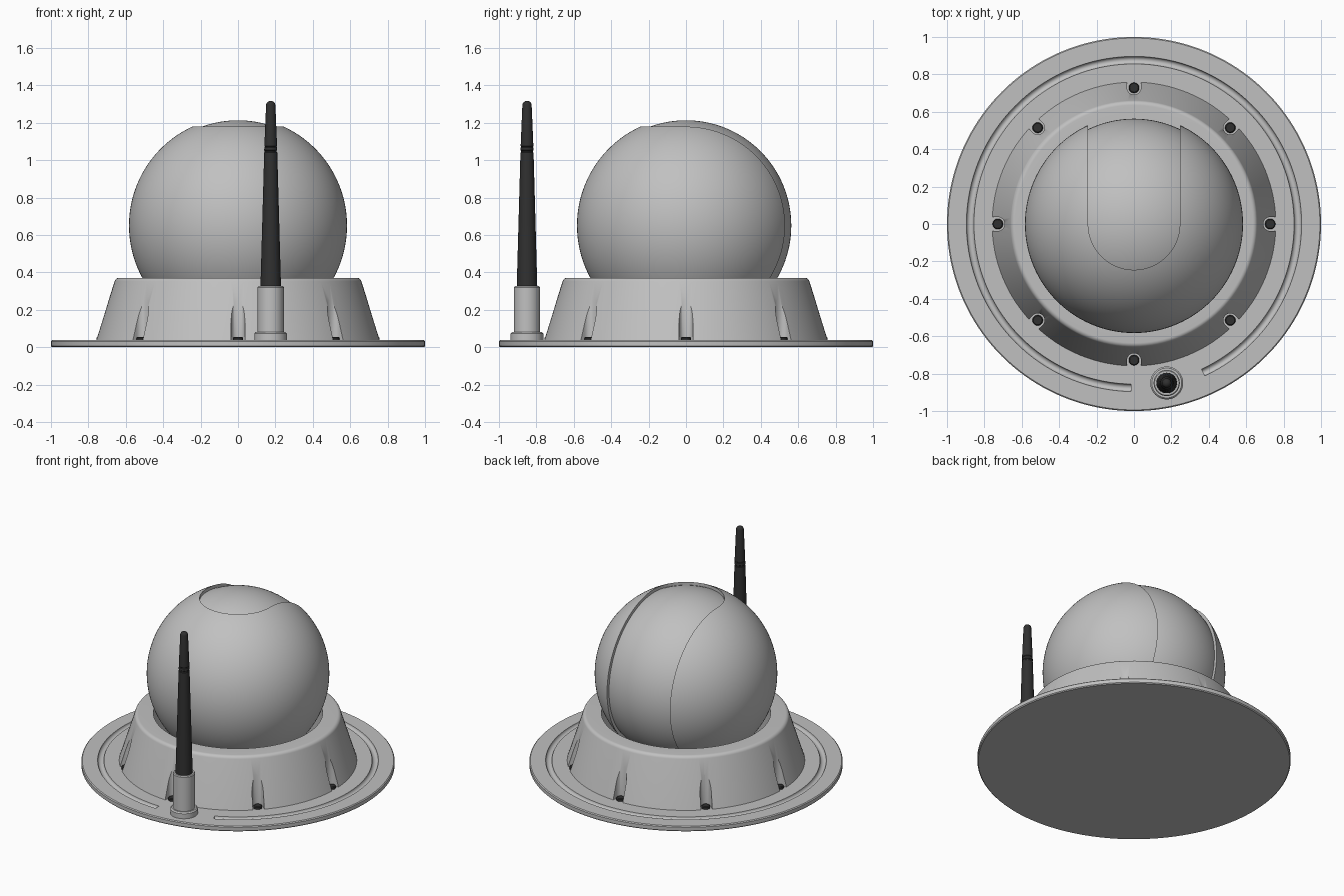
import bpy, bmesh
from math import sin, cos, pi, radians
from mathutils import Matrix, Vector

if "Cube" in bpy.data.objects:
    bpy.data.objects.remove(bpy.data.objects["Cube"], do_unlink=True)


def material(name, value):
    m = bpy.data.materials.new(name)
    m.use_nodes = True
    color = (value, value, value, 1)
    m.diffuse_color = color
    m.node_tree.nodes["Principled BSDF"].inputs["Base Color"].default_value = color
    return m


grey = material("light_grey", 0.53)
black = material("matte_black", 0.03)
TOP = 0.037        # upper surface of the mounting plate
BALL_Z = 0.65


def finish(bm, name, mat):
    bmesh.ops.recalc_face_normals(bm, faces=bm.faces)
    mesh = bpy.data.meshes.new(name)
    bm.to_mesh(mesh)
    bm.free()
    mesh.materials.append(mat)
    obj = bpy.data.objects.new(name, mesh)
    bpy.context.collection.objects.link(obj)
    return obj


def activate(obj):
    bpy.ops.object.select_all(action='DESELECT')
    obj.select_set(True)
    bpy.context.view_layer.objects.active = obj


def smooth(obj, angle=35):
    activate(obj)
    bpy.ops.object.shade_smooth_by_angle(angle=radians(angle))


def lathe(name, profile, mat, at=(0, 0), steps=128, closed=False):
    """Revolve (radius, height) points around a vertical axis."""
    bm = bmesh.new()
    vs = [bm.verts.new((r, 0, z)) for r, z in profile]
    edges = [bm.edges.new(p) for p in zip(vs, vs[1:])]
    if closed:
        edges.append(bm.edges.new((vs[-1], vs[0])))
    bmesh.ops.spin(bm, geom=vs + edges, cent=(0, 0, 0), axis=(0, 0, 1),
                   angle=2 * pi, steps=steps)
    bmesh.ops.remove_doubles(bm, verts=bm.verts, dist=1e-5)
    bmesh.ops.translate(bm, verts=bm.verts, vec=(*at, 0))
    return finish(bm, name, mat)


def ball(name, radius):
    bm = bmesh.new()
    bmesh.ops.create_uvsphere(bm, u_segments=128, v_segments=64, radius=radius)
    bmesh.ops.translate(bm, verts=bm.verts, vec=(0, 0, BALL_Z))
    return finish(bm, name, grey)


def cut(obj, cutter):
    cutter.hide_render = True
    mod = obj.modifiers.new("cut", 'BOOLEAN')
    mod.operation, mod.solver, mod.object = 'DIFFERENCE', 'EXACT', cutter
    activate(obj)
    bpy.ops.object.modifier_apply(modifier=mod.name)
    bpy.data.objects.remove(cutter, do_unlink=True)


def fillet(cr, cz, radius, start, end, n=6):
    """Arc of (radius, height) points for rounded profile corners."""
    angles = [radians(start + (end - start) * i / n) for i in range(n + 1)]
    return [(cr + radius * cos(a), cz + radius * sin(a)) for a in angles]


# Mounting plate with an open ring groove
plate = lathe("mounting_plate",
              [(0, 0), (0.994, 0), (1, 0.006), (1, TOP - 0.006), (0.994, TOP), (0, TOP)],
              grey, steps=160)
bm = bmesh.new()
section = [bm.verts.new((0.876 + 0.02 * cos(a), 0, TOP + 0.02 * sin(a)))
           for a in [2 * pi * i / 16 for i in range(16)]]
start_cap = bm.faces.new(section)
bmesh.ops.rotate(bm, verts=bm.verts, matrix=Matrix.Rotation(radians(-65), 3, 'Z'))
bmesh.ops.spin(bm, geom=list(bm.verts) + list(bm.edges) + [start_cap],
               cent=(0, 0, 0), axis=(0, 0, 1), angle=radians(334), steps=130)
cut(plate, finish(bm, "groove_cutter", grey))
smooth(plate)

# Tapered collar with screw notches
collar = lathe("tapered_collar",
               [(0.76, TOP - 0.005)] + fillet(0.635, 0.345, 0.026, 15, 90)
               + [(0.54, 0.371), (0.54, TOP - 0.005)], grey, closed=True)
SCREW_SPOTS = [(0.728 * cos(i * pi / 4), 0.728 * sin(i * pi / 4)) for i in range(8)]
bm = bmesh.new()
for x, y in SCREW_SPOTS:
    outward = Vector((x, y, 0)).normalized()
    side = Vector((-outward.y, outward.x, 0))
    # U-shaped column, open to the outside
    outline = [(0.1, -0.037)] + [(-0.037 * sin(a), -0.037 * cos(a))
                                 for a in [pi * k / 16 for k in range(17)]] + [(0.1, 0.037)]
    loop = [bm.verts.new(Vector((x, y, 0.01)) + outward * u + side * v) for u, v in outline]
    face = bm.faces.new(loop)
    grown = bmesh.ops.extrude_face_region(bm, geom=[face])["geom"]
    bmesh.ops.translate(bm, verts=[g for g in grown if isinstance(g, bmesh.types.BMVert)],
                        vec=(0, 0, 0.32))
cut(collar, finish(bm, "notch_cutter", grey))
smooth(collar)

# Screw heads
for i, spot in enumerate(SCREW_SPOTS):
    screw = lathe(f"screw_{i + 1}",
                  [(0, TOP), (0.028, TOP), (0.028, 0.05), (0.023, 0.055), (0, 0.055)],
                  black, spot, 24)
    smooth(screw)

# Ball housing: outer shell with a round-ended slot over a smaller core
shell = ball("ball_shell", 0.583)
bm = bmesh.new()
outline = [(0.245, 1)] + [(0.245 * cos(a), -0.245 * sin(a))
                          for a in [pi * k / 48 for k in range(49)]] + [(-0.245, 1)]
slot = bm.faces.new([bm.verts.new((x, y, -0.5)) for x, y in outline])
grown = bmesh.ops.extrude_face_region(bm, geom=[slot])["geom"]
bmesh.ops.translate(bm, verts=[g for g in grown if isinstance(g, bmesh.types.BMVert)],
                    vec=(0, 0, 2.5))
cut(shell, finish(bm, "slot_cutter", grey))
smooth(shell)
smooth(ball("ball_core", 0.563))

# Antenna socket and rod
ANTENNA = (0.175, -0.85)
socket = lathe("antenna_socket",
               [(0, TOP - 0.005), (0.088, TOP - 0.005), (0.088, 0.072), (0.08, 0.08),
                (0.07, 0.08), (0.07, 0.32), (0.065, 0.326), (0, 0.326)], grey, ANTENNA, 48)
smooth(socket)
rod = lathe("antenna_rod",
            [(0, 0.32), (0.055, 0.32), (0.035, 1.04), (0.032, 1.043), (0.032, 1.05),
             (0.035, 1.053), (0.034, 1.068), (0.031, 1.071), (0.034, 1.075)]
            + fillet(0, 1.292, 0.025, 8, 90, 8), black, ANTENNA, 48)
smooth(rod)
